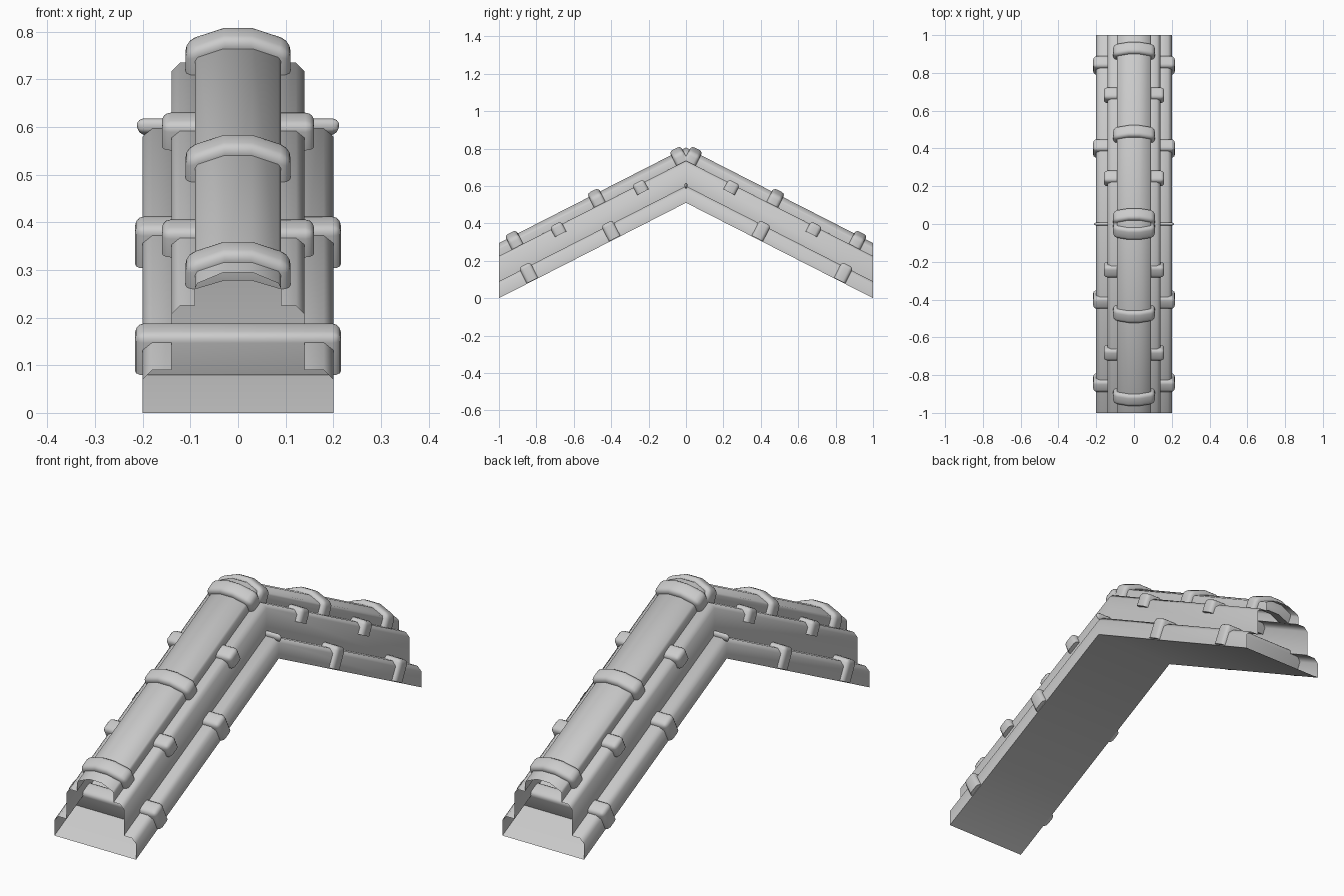
import bpy, bmesh, math
from mathutils import Matrix

cube = bpy.data.objects.get("Cube")
if cube:
    bpy.data.objects.remove(cube, do_unlink=True)

RISE = 0.51                      # height gained by each sloping arm
ANGLE = math.atan(RISE)
STEP = 0.44                      # spacing of the bands

stone = bpy.data.materials.new("light_grey")
stone.use_nodes = True
stone.diffuse_color = (0.6, 0.6, 0.6, 1)
stone.node_tree.nodes["Principled BSDF"].inputs["Base Color"].default_value = (0.6, 0.6, 0.6, 1)


def both_sides(half):
    """Close a right-hand profile by mirroring it across x = 0."""
    return half + [(-x, z) for x, z in reversed(half)]


def finish(name, bm, angle):
    """Trim at the ridge line, mirror to the back arm and shade."""
    bmesh.ops.bisect_plane(bm, geom=bm.verts[:] + bm.edges[:] + bm.faces[:],
                           plane_co=(0, 0, 0), plane_no=(0, 1, 0), clear_outer=True)
    mesh = bpy.data.meshes.new(name)
    bm.to_mesh(mesh)
    bm.free()
    mesh.materials.append(stone)
    obj = bpy.data.objects.new(name, mesh)
    bpy.context.collection.objects.link(obj)
    mirror = obj.modifiers.new("back_arm", 'MIRROR')
    mirror.use_axis = (False, True, False)
    bpy.ops.object.select_all(action='DESELECT')
    obj.select_set(True)
    bpy.context.view_layer.objects.active = obj
    bpy.ops.object.shade_smooth_by_angle(angle=math.radians(angle))


def band(name, profile, y, depth=0.068, bevel=0.018):
    """Rounded band standing square to the slope."""
    bm = bmesh.new()
    face = bm.faces.new([bm.verts.new((x, -depth / 2, h)) for x, h in profile])
    moved = bmesh.ops.extrude_face_region(bm, geom=[face])["geom"]
    bmesh.ops.translate(bm, vec=(0, depth, 0),
                        verts=[v for v in moved if isinstance(v, bmesh.types.BMVert)])
    bmesh.ops.recalc_face_normals(bm, faces=bm.faces)
    # Round the outer edges, leaving the seat of the band square
    outer = [e for e in bm.edges if e.calc_face_angle(0) > 0.6
             and all(f.normal.z > -0.5 for f in e.link_faces)]
    bmesh.ops.bevel(bm, geom=outer, offset=bevel, segments=3, profile=0.5,
                    affect='EDGES', clamp_overlap=True)
    bm.transform(Matrix.Translation((0, y, RISE * (y + 1))) @ Matrix.Rotation(ANGLE, 4, 'X'))
    finish(name, bm, 50)


# Hollow stepped body with an arched crown and upright open ends
section = both_sides([(0.2, 0), (0.2, 0.07), (0.18, 0.09), (0.14, 0.09),
                      (0.14, 0.207), (0.122, 0.225), (0.09, 0.225),
                      (0.09, 0.262), (0.085, 0.272), (0.03, 0.295)])
bm = bmesh.new()
low = [bm.verts.new((x, -1, z)) for x, z in section]
high = [bm.verts.new((x, 0, z + RISE)) for x, z in section]
for i in range(len(section)):
    j = (i + 1) % len(section)
    bm.faces.new((low[i], low[j], high[j], high[i]))
bmesh.ops.recalc_face_normals(bm, faces=bm.faces)
finish("ridge_body", bm, 50)

# Bands around the base, the middle step and the crown
base = both_sides([(0.216, 0.003), (0.216, 0.097)])
middle = both_sides([(0.16, 0.155), (0.16, 0.216)])
crown = both_sides([(0.03, 0.22), (0.09, 0.2), (0.11, 0.2),
                    (0.11, 0.252), (0.09, 0.262), (0.03, 0.284)])
for k in range(3):
    band(f"base_band_{k + 1}", base, -0.82 + k * STEP)
    band(f"crown_band_{k + 1}", crown, -0.81 + k * STEP)
for k in range(2):
    band(f"middle_band_{k + 1}", middle, -0.6 + k * STEP)
